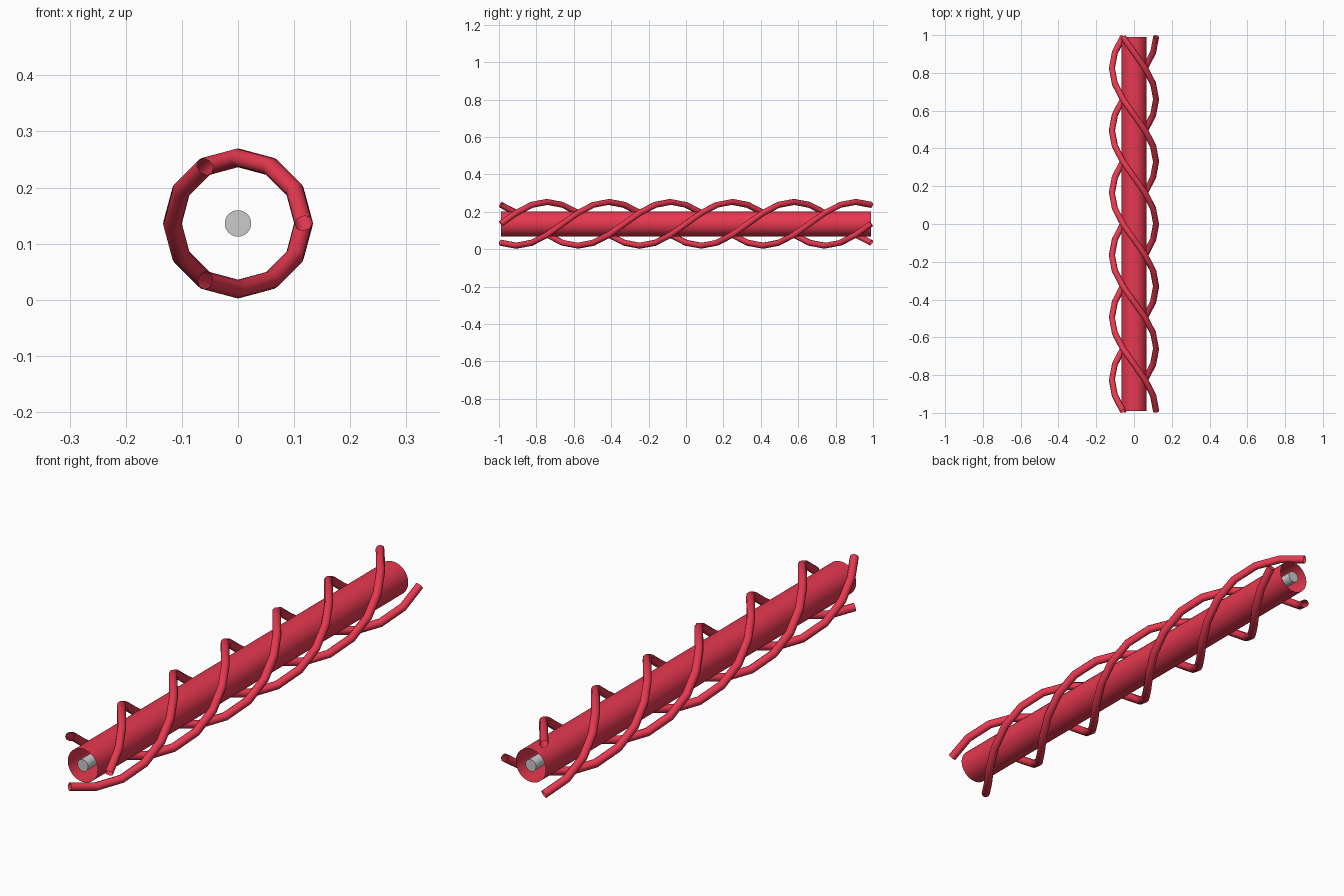
import bpy
from math import cos, sin, pi, tau

if "Cube" in bpy.data.objects:
    bpy.data.objects.remove(bpy.data.objects["Cube"])

HALF = 0.99          # half length of every part along y
CZ = 0.136           # height of the central axis
HELIX_R = 0.117      # coil path radius
STRAND_R = 0.0165    # coil strand radius
TURNS, STEPS = 2, 12

red = bpy.data.materials.new("red")
red.diffuse_color = (0.8, 0.04, 0.08, 1)
red.use_nodes = True
red.node_tree.nodes["Principled BSDF"].inputs["Base Color"].default_value = red.diffuse_color


def cylinder(name, radius, sides, caps):
    bpy.ops.mesh.primitive_cylinder_add(
        vertices=sides, radius=radius, depth=2 * HALF, end_fill_type=caps,
        location=(0, 0, CZ), rotation=(pi / 2, 0, 0))
    ob = bpy.context.object
    ob.name = name
    bpy.ops.object.shade_smooth_by_angle()
    return ob


def coil(name, phase):
    n = TURNS * STEPS
    curve = bpy.data.curves.new(name, 'CURVE')
    curve.dimensions = '3D'
    curve.bevel_depth = STRAND_R
    curve.bevel_resolution = 2
    spline = curve.splines.new('POLY')
    spline.points.add(n)
    for i, p in enumerate(spline.points):
        a = phase + tau * i / STEPS
        p.co = (HELIX_R * cos(a), -HALF + 2 * HALF * i / n,
                CZ + HELIX_R * sin(a), 1)
    spline.use_smooth = True
    curve.materials.append(red)
    ob = bpy.data.objects.new(name, curve)
    bpy.context.collection.objects.link(ob)
    bpy.ops.object.select_all(action='DESELECT')
    ob.select_set(True)
    bpy.context.view_layer.objects.active = ob
    bpy.ops.object.convert(target='MESH')


# Grey core rod inside an open thin sleeve
cylinder("core_rod", 0.0235, 32, 'NGON')
sleeve = cylinder("sleeve", 0.067, 32, 'NOTHING')
sleeve.data.materials.append(red)

# Three strands coiled around the sleeve
for k in range(3):
    coil(f"coil_strand_{k + 1}", k * tau / 3)
